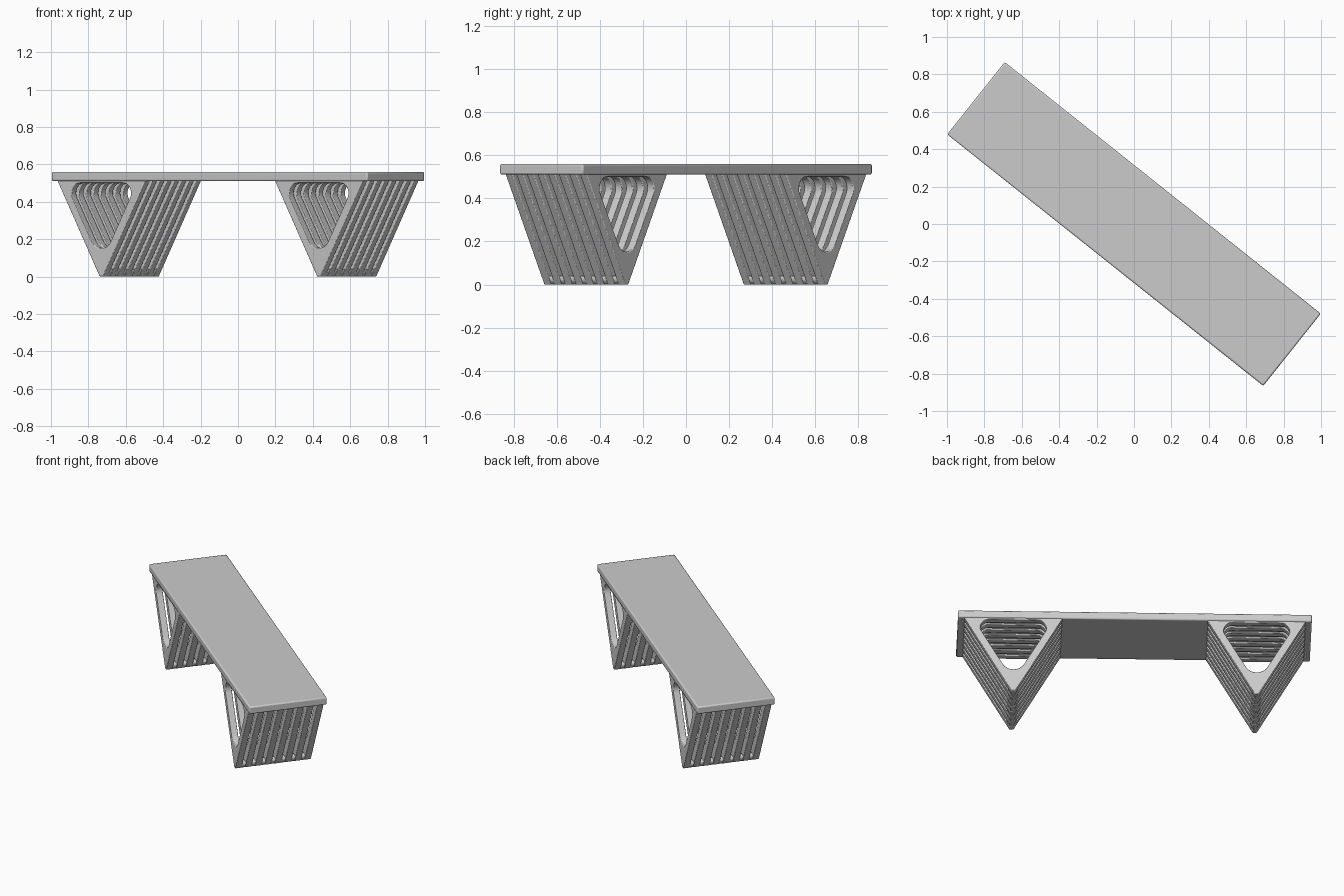
import bpy, bmesh, math
from mathutils import Matrix, Vector

if "Cube" in bpy.data.objects:
    bpy.data.objects.remove(bpy.data.objects["Cube"])

TURN = Matrix.Rotation(math.radians(-38.51), 4, 'Z')   # bench lies diagonally in plan
LENGTH, WIDTH = 2.16, 0.494
SEAT_BOTTOM, SEAT_TOP = 0.51, 0.56
LEG_U = 0.743                      # leg apex distance from the middle
SLATS, SLAT, GAP = 8, 0.041, 0.022
PITCH = SLAT + GAP
LEG_W = SLATS * SLAT + (SLATS - 1) * GAP


def rounded(points, radii, n=8):
    """Polygon with each corner filleted by its own radius."""
    out = []
    for i, p in enumerate(points):
        p = Vector(p)
        a = (Vector(points[i - 1]) - p).normalized()
        b = (Vector(points[(i + 1) % len(points)]) - p).normalized()
        half = a.angle(b) / 2
        r = radii[i]
        centre = p + (a + b).normalized() * r / math.sin(half)
        start = (p + a * r / math.tan(half) - centre).normalized()
        end = (p + b * r / math.tan(half) - centre).normalized()
        out += [centre + start.slerp(end, k / n) * r for k in range(n + 1)]
    return out


def select(ob):
    bpy.ops.object.select_all(action='DESELECT')
    ob.select_set(True)
    bpy.context.view_layer.objects.active = ob


def plate(name, loops, depth):
    """Flat profile (with optional hole) thickened into a welded mesh."""
    cu = bpy.data.curves.new(name, 'CURVE')
    cu.dimensions, cu.fill_mode = '2D', 'BOTH'
    cu.extrude = depth / 2
    for loop in loops:
        s = cu.splines.new('POLY')
        s.points.add(len(loop) - 1)
        for pt, co in zip(s.points, loop):
            pt.co = (co[0], co[1], 0, 1)
        s.use_cyclic_u = True
    ob = bpy.data.objects.new(name, cu)
    bpy.context.collection.objects.link(ob)
    select(ob)
    bpy.ops.object.convert(target='MESH')
    ob = bpy.context.object
    bm = bmesh.new()
    bm.from_mesh(ob.data)
    bmesh.ops.remove_doubles(bm, verts=bm.verts, dist=1e-5)
    bmesh.ops.recalc_face_normals(bm, faces=bm.faces)
    bm.to_mesh(ob.data)
    bm.free()
    return ob


def soften(ob, width):
    bev = ob.modifiers.new("soft_edges", 'BEVEL')
    bev.width, bev.segments = width, 2
    bev.limit_method, bev.angle_limit = 'ANGLE', math.radians(50)


def smooth(ob):
    select(ob)
    bpy.ops.object.shade_smooth_by_angle(angle=math.radians(35))


# Seat board with softened edges
bpy.ops.mesh.primitive_cube_add(size=1)
seat = bpy.context.object
seat.name = "seat"
seat.data.transform(Matrix.Diagonal((LENGTH, WIDTH, SEAT_TOP - SEAT_BOTTOM, 1)))
seat.matrix_world = TURN @ Matrix.Translation((0, 0, (SEAT_TOP + SEAT_BOTTOM) / 2))
soften(seat, 0.008)
smooth(seat)

# Triangular slat frame: outer outline and rounded opening
outer = [(-0.012, 0), (0.012, 0), (0.302, 0.515), (-0.302, 0.515)]
inner = rounded([(0, 0.074), (0.241, 0.5), (-0.241, 0.5)], [0.075, 0.055, 0.055])
# Solid foot bar tying the slats together at the bottom
foot = [(-0.010, 0.001), (0.010, 0.001), (0.030, 0.04), (-0.030, 0.04)]

for side, label in ((-1, "left"), (1, "right")):
    base = TURN @ Matrix.Translation((side * LEG_U, 0, 0)) @ Matrix.Rotation(math.pi / 2, 4, 'X')

    slats = plate(label + "_leg_slats", [outer, inner], SLAT)
    slats.matrix_world = base @ Matrix.Translation((0, 0, -(LEG_W - SLAT) / 2))
    soften(slats, 0.004)
    arr = slats.modifiers.new("row", 'ARRAY')
    arr.count = SLATS
    arr.use_relative_offset, arr.use_constant_offset = False, True
    arr.constant_offset_displace = (0, 0, PITCH)
    smooth(slats)

    bar = plate(label + "_foot_bar", [foot], LEG_W - 0.01)
    bar.matrix_world = base
